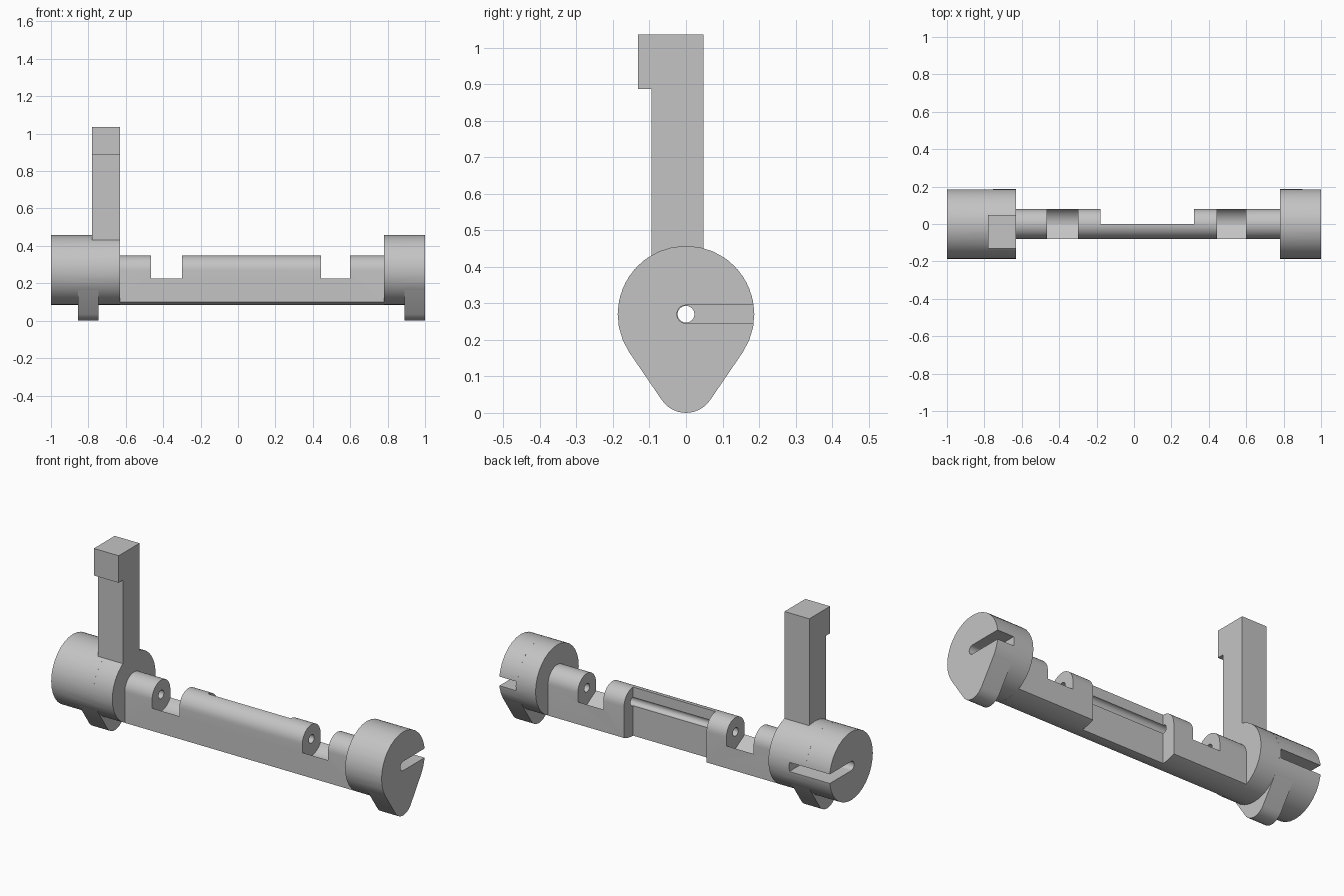
import bpy, bmesh
from math import radians, sin, cos, asin, pi

if "Cube" in bpy.data.objects:
    bpy.data.objects.remove(bpy.data.objects["Cube"], do_unlink=True)

grey = bpy.data.materials.new("plain_grey")
grey.use_nodes = True
grey.diffuse_color = (0.55, 0.55, 0.55, 1)
grey.node_tree.nodes["Principled BSDF"].inputs["Base Color"].default_value = grey.diffuse_color

AXIS = 0.27     # height of the pivot axis
HEAD_R = 0.187
BAR_R = 0.079


def arc(r, a0, a1, n, z=AXIS):
    """Points (y, z) on an arc, angles in degrees from +y."""
    angles = [radians(a0 + (a1 - a0) * i / n) for i in range(n + 1)]
    return [(r * cos(a), z + r * sin(a)) for a in angles]


def circle(r, n):
    return arc(r, 0, 360, n)[:-1]


def rect(y0, y1, z0, z1):
    return [(y0, z0), (y1, z0), (y1, z1), (y0, z1)]


def extrude(name, profile, x0, x1):
    """Solid with a (y, z) profile running along x."""
    bm = bmesh.new()
    face = bm.faces.new([bm.verts.new((x0, y, z)) for y, z in profile])
    out = bmesh.ops.extrude_face_region(bm, geom=[face])["geom"]
    bmesh.ops.translate(bm, vec=(x1 - x0, 0, 0),
                        verts=[v for v in out if isinstance(v, bmesh.types.BMVert)])
    bmesh.ops.recalc_face_normals(bm, faces=bm.faces)
    mesh = bpy.data.meshes.new(name)
    bm.to_mesh(mesh)
    bm.free()
    mesh.materials.append(grey)
    ob = bpy.data.objects.new(name, mesh)
    bpy.context.collection.objects.link(ob)
    return ob


def activate(ob):
    bpy.ops.object.select_all(action="DESELECT")
    ob.select_set(True)
    bpy.context.view_layer.objects.active = ob


def combine(ob, tool, operation="DIFFERENCE"):
    """Apply a boolean and discard the tool."""
    activate(ob)
    mod = ob.modifiers.new("boolean", "BOOLEAN")
    mod.operation, mod.solver, mod.object = operation, "EXACT", tool
    bpy.ops.object.modifier_apply(modifier=mod.name)
    bpy.data.objects.remove(tool, do_unlink=True)


def smooth(ob):
    activate(ob)
    bpy.ops.object.shade_smooth_by_angle(angle=radians(25))


def drill(ob):
    combine(ob, extrude("bore", circle(0.023, 24), -1.2, 1.2))


# Teardrop cam outline: big circle joined to a small tip by tangents
TIP_R = 0.08
lean = asin((HEAD_R - TIP_R) / (AXIS - TIP_R)) * 180 / pi
cam_profile = (arc(HEAD_R, -lean, 180 + lean, 20)
               + arc(TIP_R, 180 + lean, 360 - lean, 12, TIP_R))

# Slot from the axis out to the back, rounded at the inner end
slot_profile = arc(0.025, 90, 270, 10) + [(0.3, AXIS - 0.025), (0.3, AXIS + 0.025)]

# Heads: (name, x range, cam x range, slot x range)
heads = (("right_head", (-1, -0.63), (-0.855, -0.745), (-1.1, -0.755)),
         ("left_head", (0.78, 1), (0.89, 1), (0.9, 1.1)))
for name, span, cam, slot in heads:
    head = extrude(name, circle(HEAD_R, 32), *span)
    combine(head, extrude("cam", cam_profile, *cam), "UNION")
    combine(head, extrude("slot", slot_profile, *slot))
    drill(head)
    smooth(head)

# Connecting bar: round top, flat sides, underside following the heads
side = asin(BAR_R / HEAD_R) * 180 / pi
bar = extrude("connecting_bar",
              arc(BAR_R, 0, 180, 20) + arc(HEAD_R, 270 - side, 270 + side, 8),
              -0.63, 0.78)
drill(bar)

# Hinge notches: sloping floor at the front, hollow curve at the back
notch_profile = arc(0.092, -90, 0, 14) + [(0.092, 0.5), (-0.14, 0.5), (-0.14, 0.261)]
for x0, x1 in ((-0.465, -0.30), (0.445, 0.60)):
    combine(bar, extrude("notch", notch_profile, x0, x1))

# Back pocket, open to half of the bore
combine(bar, extrude("pocket", rect(0, 0.3, 0, 0.6), -0.18, 0.32))
smooth(bar)

# Upright arm with a hook facing forward
extrude("upright_arm",
        [(-0.095, 0.42), (0.048, 0.42), (0.048, 1.035),
         (-0.132, 1.035), (-0.132, 0.887), (-0.095, 0.887)],
        -0.78, -0.63)
